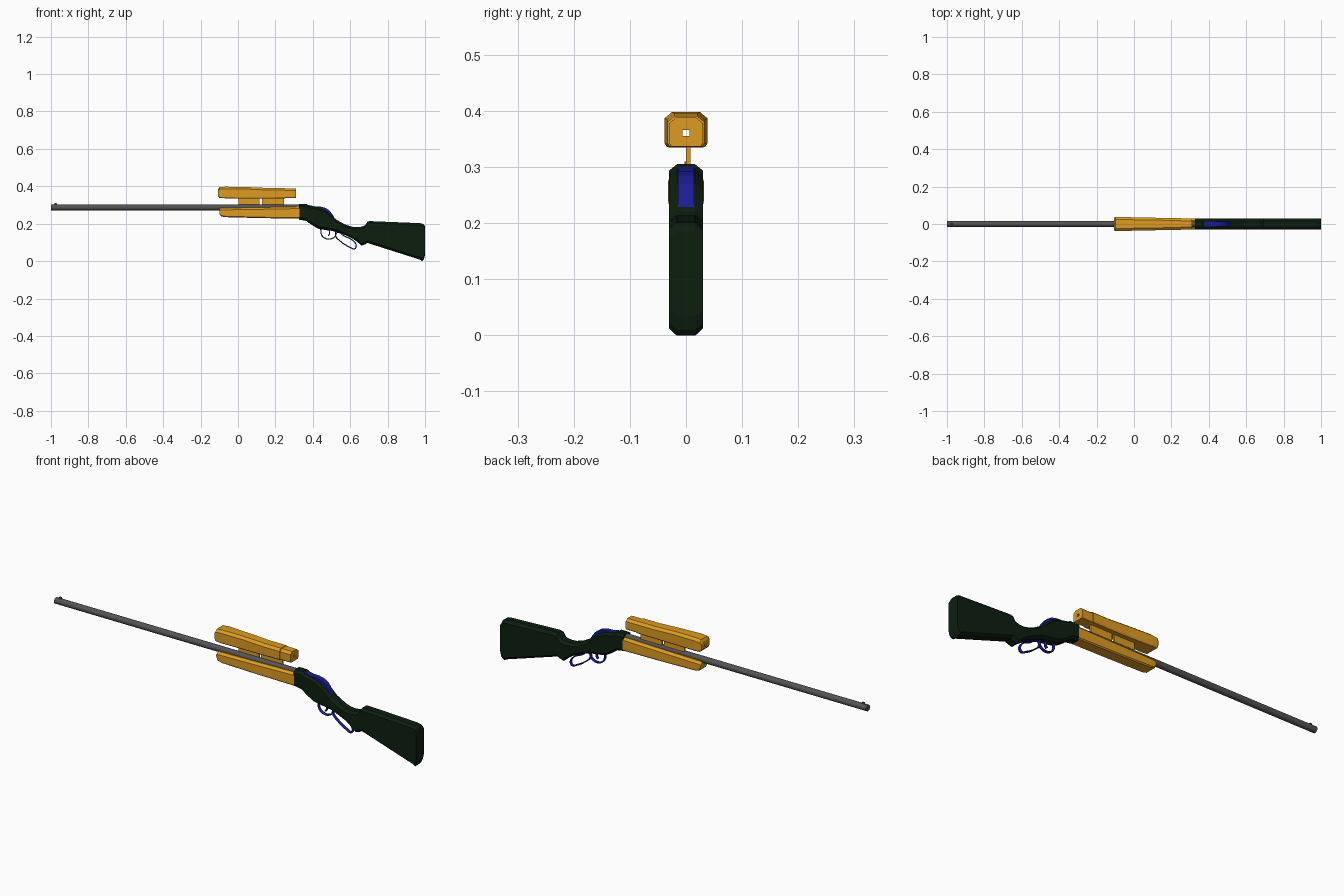
import bpy, bmesh
from math import pi

if "Cube" in bpy.data.objects:
    bpy.data.objects.remove(bpy.data.objects["Cube"])


def material(name, rgb):
    m = bpy.data.materials.new(name)
    m.diffuse_color = (*rgb, 1)
    m.use_nodes = True
    m.node_tree.nodes["Principled BSDF"].inputs["Base Color"].default_value = m.diffuse_color
    return m


GREEN = material("dark_green", (0.004, 0.013, 0.005))
ORANGE = material("orange", (0.72, 0.33, 0.015))
BLUE = material("blue", (0.01, 0.012, 0.3))
GREY = material("dark_grey", (0.09, 0.09, 0.09))


def finish(name, bm, mat):
    bmesh.ops.recalc_face_normals(bm, faces=bm.faces)
    me = bpy.data.meshes.new(name)
    bm.to_mesh(me)
    bm.free()
    ob = bpy.data.objects.new(name, me)
    bpy.context.collection.objects.link(ob)
    me.materials.append(mat)
    return ob


def loft(name, sections, mat, top, bottom):
    """Skin chamfered rectangles (x, half width, z low, z high) along x.
    top and bottom are the (sideways, vertical) chamfer sizes."""
    bm = bmesh.new()
    rings = []
    for x, w, lo, hi in sections:
        half = [(w - bottom[0], lo), (w, lo + bottom[1]),
                (w, hi - top[1]), (w - top[0], hi)]
        ring = half + [(-y, z) for y, z in reversed(half)]
        rings.append([bm.verts.new((x, y, z)) for y, z in ring])
    for a, b in zip(rings, rings[1:]):
        for i in range(len(a)):
            j = (i + 1) % len(a)
            bm.faces.new((a[i], a[j], b[j], b[i]))
    bm.faces.new(rings[0])
    bm.faces.new(rings[-1])
    return finish(name, bm, mat)


def plate(name, outline, y0, y1, mat):
    """Extrude an x-z outline between two y values."""
    bm = bmesh.new()
    face = bm.faces.new([bm.verts.new((x, y0, z)) for x, z in outline])
    new = bmesh.ops.extrude_face_region(bm, geom=[face])["geom"]
    verts = [v for v in new if isinstance(v, bmesh.types.BMVert)]
    bmesh.ops.translate(bm, verts=verts, vec=(0, y1 - y0, 0))
    return finish(name, bm, mat)


def box(name, x0, x1, y0, y1, z0, z1, mat):
    return plate(name, [(x0, z0), (x1, z0), (x1, z1), (x0, z1)], y0, y1, mat)


def strap(name, points, mat, cyclic=False):
    """Bent flat band following x-z points."""
    cu = bpy.data.curves.new(name, 'CURVE')
    cu.dimensions = '2D'
    cu.extrude, cu.bevel_depth, cu.bevel_resolution = 0.006, 0.003, 0
    cu.resolution_u = 4
    sp = cu.splines.new('BEZIER')
    sp.bezier_points.add(len(points) - 1)
    for bp, (x, z) in zip(sp.bezier_points, points):
        bp.co = (x, z, 0)
        bp.handle_left_type = bp.handle_right_type = 'AUTO'
    sp.use_cyclic_u = cyclic
    cu.materials.append(mat)
    ob = bpy.data.objects.new(name, cu)
    ob.rotation_euler.x = pi / 2
    bpy.context.collection.objects.link(ob)
    return ob


# Receiver and shoulder stock as one body
profile = [
    (.325, .222, .305), (.367, .215, .305), (.377, .206, .297), (.40, .19, .293),
    (.43, .173, .287), (.47, .166, .27), (.50, .162, .245), (.525, .157, .222),
    (.57, .14, .197), (.61, .122, .184), (.635, .105, .182), (.66, .083, .184),
    (.68, .09, .192), (.693, .097, .212), (.705, .093, .214),
    (.972, .008, .203), (.985, 0, .201), (.994, .01, .196), (1.0, .035, .185)]
loft("receiver_and_stock", [(x, .03, lo, hi) for x, lo, hi in profile],
     GREEN, (.014, .011), (.013, .012))

# Barrel and front sight
bpy.ops.mesh.primitive_cylinder_add(vertices=16, radius=.0155, depth=1.34,
                                    location=(-.33, 0, .287), rotation=(0, pi / 2, 0))
barrel = bpy.context.object
barrel.name = "barrel"
barrel.data.materials.append(GREY)
bpy.ops.object.shade_smooth_by_angle()
plate("front_sight", [(-.985, .298), (-.965, .298), (-.97, .31), (-.98, .31)],
      -.003, .003, GREY)

# Fore-end grip
loft("fore_end", [(-.10, .028, .255, .278), (-.092, .031, .24, .283),
                  (-.07, .032, .235, .284), (.12, .031, .230, .287),
                  (.328, .030, .227, .291)],
     ORANGE, (.012, .010), (.005, .005))

# Sight housing on top, with a square sighting hole right through it
scope = loft("scope", [(-.107, .033, .348, .384), (-.10, .037, .338, .395),
                       (-.07, .038, .336, .398), (.05, .034, .335, .396),
                       (.16, .033, .335, .391), (.25, .033, .336, .391),
                       (.252, .030, .337, .389), (.31, .030, .337, .389)],
             ORANGE, (.013, .011), (.004, .006))
cutter = box("scope_hole_cutter", -.2, .4, -.006, .006, .355, .366, ORANGE)
cutter.hide_render = True
cutter.hide_set(True)
cut = scope.modifiers.new("hole", 'BOOLEAN')
cut.operation, cut.object, cut.solver = 'DIFFERENCE', cutter, 'EXACT'

# Sight mounts
for n, (a, b) in enumerate([(.003, .115), (.127, .245)]):
    box(f"scope_mount_{n + 1}", a, b, 0, .008, .295, .34, ORANGE)

# Bolt and hammer set into the top
plate("bolt_and_hammer", [(.36, .292), (.375, .300), (.41, .293), (.44, .292),
                          (.468, .285), (.49, .27), (.505, .25), (.518, .228),
                          (.48, .22), (.40, .25)], -.014, .014, BLUE)

# Trigger guard, lever loop and trigger
strap("trigger_guard", [(.442, .172), (.450, .135), (.475, .119), (.503, .121),
                        (.522, .138), (.518, .165)], BLUE)
strap("lever_loop", [(.522, .138), (.552, .103), (.595, .076), (.624, .066),
                     (.632, .083), (.612, .112), (.570, .133), (.530, .153)],
      BLUE, True)
strap("trigger", [(.487, .168), (.490, .150), (.483, .135)], BLUE)
